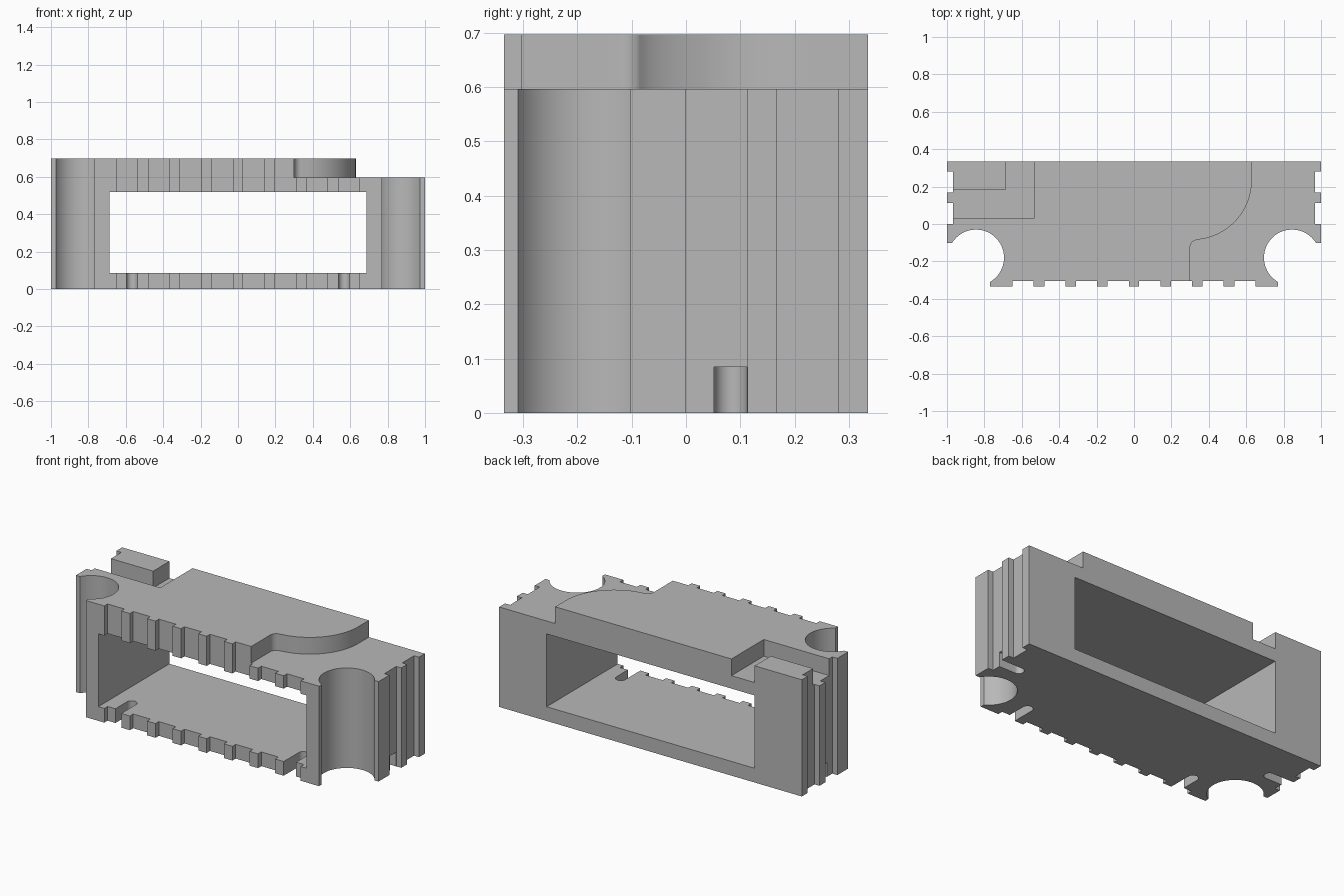
import bpy
import bmesh
from math import cos, sin, radians

old = bpy.data.objects.get("Cube")
if old:
    bpy.data.objects.remove(old, do_unlink=True)

BACK, FRONT = 0.335, -0.335
FLOOR, CEILING, STEP, TOP = 0.085, 0.52, 0.597, 0.697

grey = bpy.data.materials.new("light_grey")
grey.use_nodes = True
colour = (0.48, 0.48, 0.48, 1)
grey.diffuse_color = colour
grey.node_tree.nodes["Principled BSDF"].inputs["Base Color"].default_value = colour


def arc(cx, cy, r, a0, a1, n):
    angles = [radians(a0 + (a1 - a0) * i / n) for i in range(n + 1)]
    return [(cx + r * cos(a), cy + r * sin(a)) for a in angles]


def rect(x0, x1, y0, y1):
    return [(x0, y0), (x1, y0), (x1, y1), (x0, y1)]


def prism(name, points, z0, z1):
    """Extrude a plan outline from z0 to z1."""
    bm = bmesh.new()
    base = bm.faces.new([bm.verts.new((x, y, z0)) for x, y in points])
    new = bmesh.ops.extrude_face_region(bm, geom=[base])["geom"]
    verts = [v for v in new if isinstance(v, bmesh.types.BMVert)]
    bmesh.ops.translate(bm, verts=verts, vec=(0, 0, z1 - z0))
    bmesh.ops.recalc_face_normals(bm, faces=bm.faces)
    mesh = bpy.data.meshes.new(name)
    bm.to_mesh(mesh)
    bm.free()
    mesh.materials.append(grey)
    ob = bpy.data.objects.new(name, mesh)
    bpy.context.collection.objects.link(ob)
    return ob


# Half of the plan: toothed side, round corner recess, toothed front
half = [(1, BACK)]
for y0, y1 in ((0.28, 0.168), (0.113, 0.0)):
    half += [(1, y0), (0.967, y0), (0.967, y1), (1, y1)]
half += [(1, -0.102)]
half += arc(0.845, -0.18, 0.15, 31.3, 240, 40)
half += [(0.77, FRONT)]
for i in (3, 2, 1, 0):
    x = 0.028 + 0.1694 * i
    half += [(x + 0.113, FRONT), (x + 0.113, -0.304), (x, -0.304), (x, FRONT)]
outline = half + [(-x, y) for x, y in reversed(half)]
body = prism("frame_body", outline, 0, TOP)

cutters = []

# Window straight through the body
cutters.append(prism("window_cutter", rect(-0.688, 0.686, -0.5, 0.5), FLOOR, CEILING))

# Lower shelf behind a curved step
shelf = [(0.30, -0.5)] + arc(0.34, -0.125, 0.04, 180, 90, 8)
shelf += arc(0.31, 0.235, 0.32, -82, 0, 24)
shelf += [(0.63, 0.5), (1.2, 0.5), (1.2, -0.5)]
cutters.append(prism("shelf_cutter", shelf, STEP, 1))

# L-shaped channel around the back corner block
channel = [(-1.2, 0.03), (-0.535, 0.03), (-0.535, 0.5),
           (-0.688, 0.5), (-0.688, 0.182), (-1.2, 0.182)]
cutters.append(prism("channel_cutter", channel, STEP, 1))

# Round-ended slots in the bottom, two at the front and one on each side
for s in (-1, 1):
    front = arc(0.567 * s, -0.195, 0.03, 0, 180, 16)
    front += [(0.567 * s - 0.03, -0.5), (0.567 * s + 0.03, -0.5)]
    cutters.append(prism("front_slot_cutter", front, -0.1, 0.15))
    side = [(s * x, y) for x, y in arc(0.86, 0.082, 0.03, 90, 270, 16)]
    side += [(s * 1.2, 0.052), (s * 1.2, 0.112)]
    cutters.append(prism("side_slot_cutter", side, -0.1, FLOOR))

# Apply the cuts and remove the cutters
bpy.ops.object.select_all(action="DESELECT")
bpy.context.view_layer.objects.active = body
body.select_set(True)
for cutter in cutters:
    cutter.hide_render = True
    mod = body.modifiers.new("cut", "BOOLEAN")
    mod.operation = "DIFFERENCE"
    mod.solver = "EXACT"
    mod.object = cutter
    bpy.ops.object.modifier_apply(modifier=mod.name)
    bpy.data.objects.remove(cutter, do_unlink=True)

bpy.ops.object.shade_smooth_by_angle(angle=radians(30))
